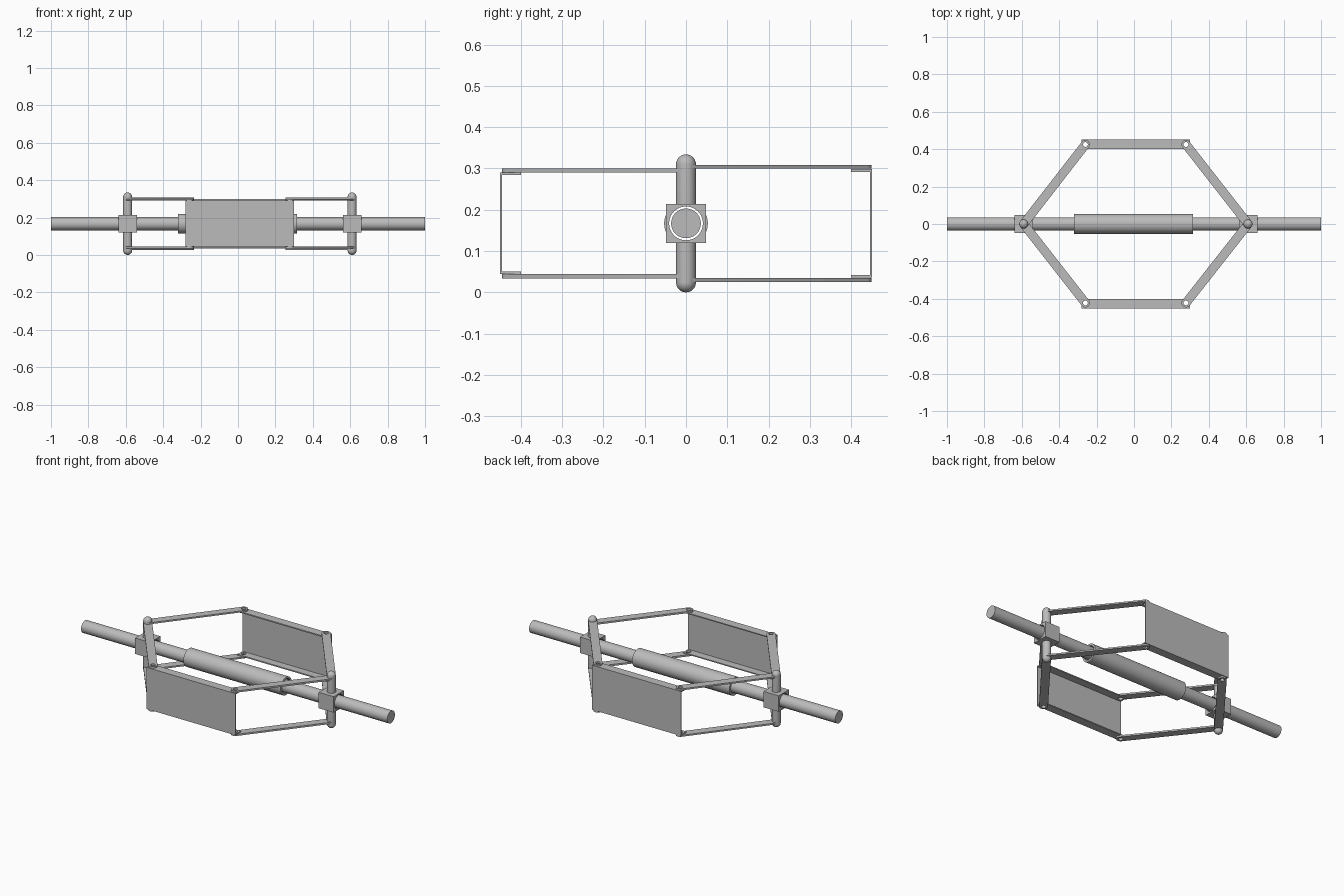
import bpy, bmesh
from math import pi, cos, sin, atan2, radians
from mathutils import Matrix, Vector

if "Cube" in bpy.data.objects:
    bpy.data.objects.remove(bpy.data.objects["Cube"], do_unlink=True)

MID = 0.167          # height of the shaft axis
ROD, BORE, TUBE = 0.036, 0.041, 0.053
PIN = 0.024          # pin radius, also half the arm width
HOLE = 0.013
PIVOTS = (-0.26, 0.278)
PINS = (-0.59, 0.61)

grey = bpy.data.materials.new("plain grey metal")
grey.use_nodes = True
COLOUR = (0.5, 0.5, 0.5, 1)
grey.diffuse_color = COLOUR
grey.node_tree.nodes["Principled BSDF"].inputs["Base Color"].default_value = COLOUR


def finish(name, mesh, matrix=Matrix()):
    """Clean up a mesh, place it and give it smooth sides with sharp edges."""
    bm = bmesh.new()
    bm.from_mesh(mesh)
    bmesh.ops.remove_doubles(bm, verts=bm.verts, dist=1e-5)
    bmesh.ops.transform(bm, matrix=matrix, verts=bm.verts)
    bmesh.ops.recalc_face_normals(bm, faces=bm.faces)
    bm.to_mesh(mesh)
    bm.free()
    mesh.materials.clear()
    mesh.materials.append(grey)
    obj = bpy.data.objects.new(name, mesh)
    bpy.context.collection.objects.link(obj)
    bpy.ops.object.select_all(action='DESELECT')
    obj.select_set(True)
    bpy.context.view_layer.objects.active = obj
    bpy.ops.object.shade_smooth_by_angle(angle=radians(35))
    return obj


def arc(x, y, r, start=0, sweep=2 * pi, n=32):
    return [(x + r * cos(start + sweep * i / n), y + r * sin(start + sweep * i / n))
            for i in range(n if sweep == 2 * pi else n + 1)]


def rect(x0, x1, y0, y1):
    return [(x0, y0), (x1, y0), (x1, y1), (x0, y1)]


def plate(name, loops, thickness, matrix):
    """Extruded outline; every loop after the first is a hole."""
    curve = bpy.data.curves.new(name, 'CURVE')
    curve.dimensions, curve.fill_mode = '2D', 'BOTH'
    curve.extrude = thickness / 2
    for loop in loops:
        spline = curve.splines.new('POLY')
        spline.points.add(len(loop) - 1)
        for point, (x, y) in zip(spline.points, loop):
            point.co = (x, y, 0, 1)
        spline.use_cyclic_u = True
    helper = bpy.data.objects.new(name + " outline", curve)
    mesh = bpy.data.meshes.new_from_object(helper)
    bpy.data.objects.remove(helper)
    mesh.name = name
    return finish(name, mesh, matrix)


def lathe(name, profile, matrix, closed=False):
    """Spin a (radius, height) profile about the local z axis."""
    bm = bmesh.new()
    verts = [bm.verts.new((r, 0, h)) for r, h in profile]
    edges = [bm.edges.new(pair) for pair in zip(verts, verts[1:])]
    if closed:
        edges.append(bm.edges.new((verts[-1], verts[0])))
    bmesh.ops.spin(bm, geom=verts + edges, cent=(0, 0, 0), axis=(0, 0, 1),
                   angle=2 * pi, steps=40, use_merge=True)
    mesh = bpy.data.meshes.new(name)
    bm.to_mesh(mesh)
    bm.free()
    return finish(name, mesh, matrix)


def along_x(x):
    return Matrix.Translation((x, 0, MID)) @ Matrix.Rotation(pi / 2, 4, 'Y')


# Central shaft and its hollow sleeve
lathe("shaft", [(0, -1), (ROD, -1), (ROD, 1), (0, 1)], along_x(0))
lathe("sleeve", [(BORE, -0.32), (TUBE, -0.32), (TUBE, 0.315), (BORE, 0.315)],
      along_x(0), closed=True)

# Bored sliding blocks with round-ended pins above and below
for side, px in zip(("right", "left"), PINS):
    plate(side + "_block", [rect(-0.047, 0.047, -0.048, 0.048), arc(0, 0, BORE)],
          0.098, along_x(px))
    dome = arc(0, MID - PIN, PIN, 0, pi / 2, 10)
    dome[-1] = (0, MID)
    for level, flip in (("upper", 0), ("lower", pi)):
        lathe(f"{side}_{level}_pin", [(0, 0.046), (PIN, 0.046)] + dome,
              Matrix.Translation((px, 0, MID)) @ Matrix.Rotation(flip, 4, 'X'))

# Front and back linkages: (name, direction, pivot y, arm offset, flange offset, thicknesses)
for face, d, py, arm_z, arm_t, fl_z, fl_t in (
        ("front", -1, 0.422, 0.128, 0.010, 0.120, 0.006),
        ("back", 1, 0.425, 0.137, 0.009, 0.128, 0.007)):
    # Upright panel
    half = fl_z + fl_t / 2
    plate(face + "_panel", [rect(-0.282, 0.299, -half, half)], 0.005,
          Matrix.Translation((0, d * 0.4485, MID)) @ Matrix.Rotation(pi / 2, 4, 'X'))
    for level, s in (("upper", 1), ("lower", -1)):
        # Folded flange with pivot holes
        ys = sorted((d * 0.40, d * 0.447))
        plate(f"{face}_{level}_flange",
              [rect(-0.282, 0.299, *ys)] + [arc(x, d * py, HOLE) for x in PIVOTS],
              fl_t, Matrix.Translation((0, 0, MID + s * fl_z)))
        # Round-ended arms from the pins to the pivots
        for side, px, vx in zip(("right", "left"), PINS, PIVOTS):
            span = Vector((vx - px, d * py))
            length = span.length
            outline = arc(length, 0, PIN, -pi / 2, pi, 16) + arc(0, 0, PIN, pi / 2, pi, 16)
            plate(f"{face}_{level}_{side}_arm", [outline, arc(length, 0, HOLE)], arm_t,
                  Matrix.Translation((px, 0, MID + s * arm_z))
                  @ Matrix.Rotation(atan2(span.y, span.x), 4, 'Z'))
